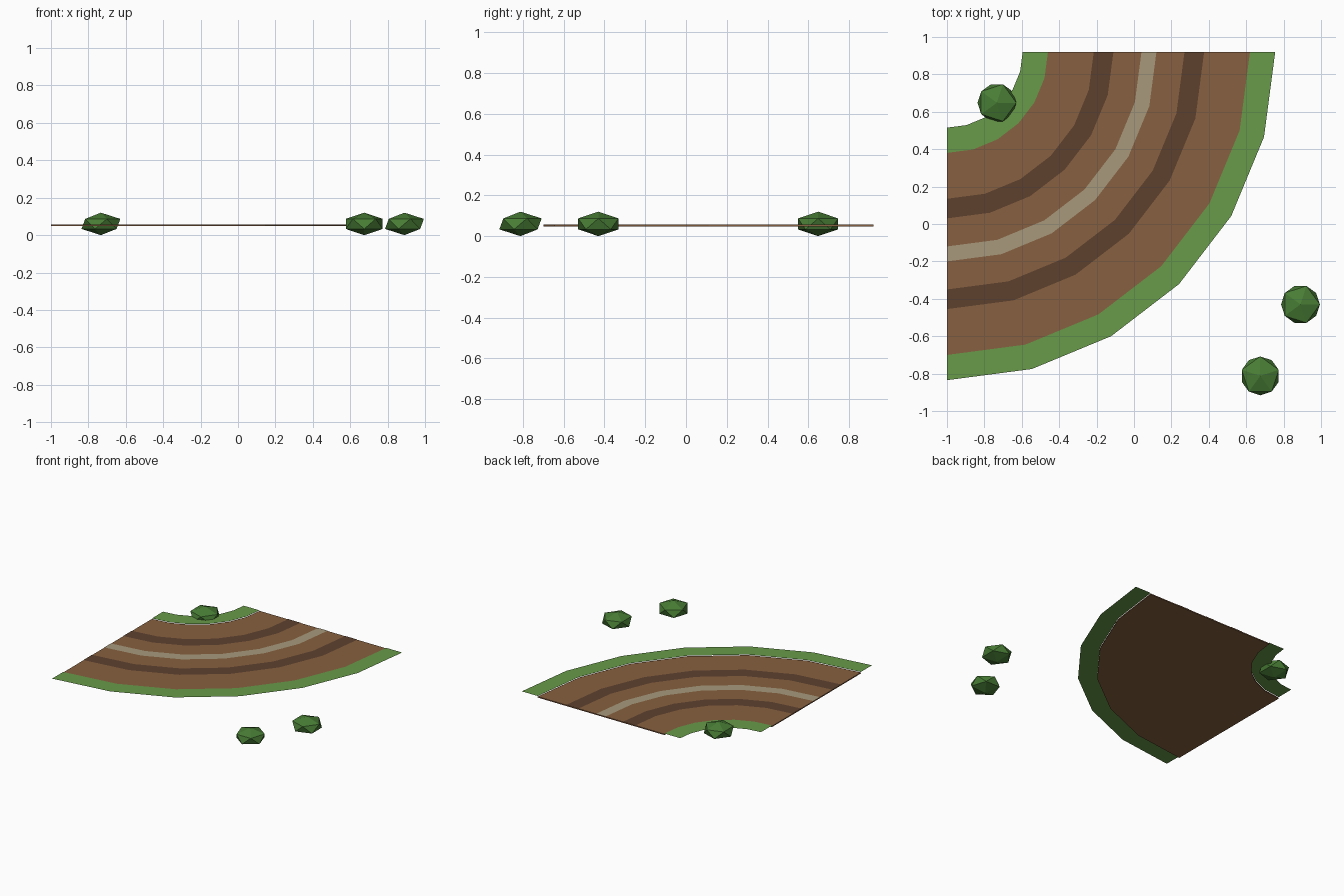
import bpy, bmesh, math

if "Cube" in bpy.data.objects:
    bpy.data.objects.remove(bpy.data.objects["Cube"])

CENTER = (-1.0, 0.92)   # centre of the bend
SEGS = 6                # 15 degree steps


def material(name, rgb):
    m = bpy.data.materials.new(name)
    m.diffuse_color = (*[(c / 255) ** 2.2 for c in rgb], 1)
    m.use_nodes = True
    m.node_tree.nodes["Principled BSDF"].inputs["Base Color"].default_value = m.diffuse_color
    return m


def arc_band(name, r0, r1, z, mat, depth=0.0):
    """Quarter-ring strip; a depth turns it into a closed slab."""
    bm = bmesh.new()
    rows = []
    for i in range(SEGS + 1):
        a = -math.pi / 2 + i * math.pi / 2 / SEGS
        rows.append([bm.verts.new((CENTER[0] + r * math.cos(a),
                                   CENTER[1] + r * math.sin(a), z)) for r in (r0, r1)])
    for a, b in zip(rows, rows[1:]):
        bm.faces.new((a[0], a[1], b[1], b[0]))
    if depth:
        ext = bmesh.ops.extrude_face_region(bm, geom=bm.faces[:], use_keep_orig=True)
        verts = [g for g in ext["geom"] if isinstance(g, bmesh.types.BMVert)]
        bmesh.ops.translate(bm, verts=verts, vec=(0, 0, -depth))
        bmesh.ops.recalc_face_normals(bm, faces=bm.faces[:])
    me = bpy.data.meshes.new(name)
    bm.to_mesh(me)
    bm.free()
    me.materials.append(mat)
    bpy.context.collection.objects.link(bpy.data.objects.new(name, me))


dirt = material("dirt", (134, 96, 66))
rut = material("rut", (94, 67, 49))
dust = material("dust", (166, 152, 122))
grass = material("grass", (104, 152, 74))
leaf = material("leaf", (74, 124, 56))

# Dirt road slab with wheel ruts and a pale centre strip
arc_band("road", 0.54, 1.62, 0.056, dirt, depth=0.008)
arc_band("inner_rut", 0.785, 0.89, 0.058, rut)
arc_band("outer_rut", 1.27, 1.375, 0.058, rut)
arc_band("centre_strip", 1.04, 1.12, 0.058, dust)

# Grass verges
arc_band("inner_verge", 0.405, 0.54, 0.060, grass)
arc_band("outer_verge", 1.62, 1.755, 0.060, grass)

# Squashed low-poly bushes
for i, (x, y, turn) in enumerate([(-0.733, 0.648, 0), (0.89, -0.43, 0), (0.675, -0.812, 90)]):
    bpy.ops.mesh.primitive_ico_sphere_add(subdivisions=1, radius=1, location=(x, y, 0.06),
                                          rotation=(0, 0, math.radians(turn)))
    bush = bpy.context.object
    bush.name = f"bush_{i + 1}"
    bush.scale = (0.116, 0.116, 0.06)
    bush.data.materials.append(leaf)
